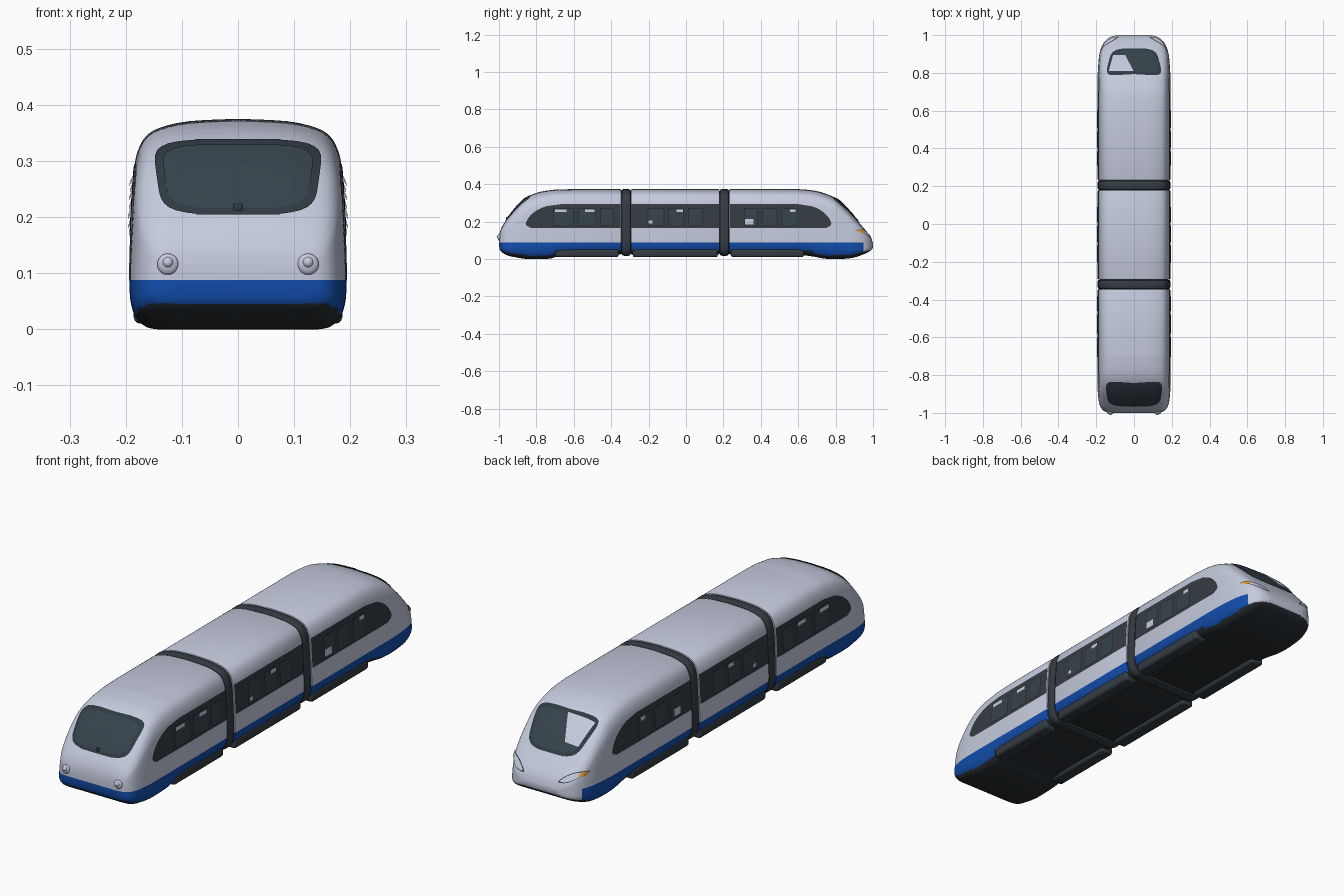
import bpy, bmesh, math
from mathutils import Vector
from mathutils.bvhtree import BVHTree

if "Cube" in bpy.data.objects:
    bpy.data.objects.remove(bpy.data.objects["Cube"])


def material(name, rgb):
    m = bpy.data.materials.new(name)
    m.diffuse_color = (*rgb, 1)
    m.use_nodes = True
    m.node_tree.nodes["Principled BSDF"].inputs["Base Color"].default_value = m.diffuse_color
    return m


WHITE = material("pale_grey_paint", (0.56, 0.60, 0.73))
BLUE = material("blue_paint", (0.006, 0.075, 0.42))
RUBBER = material("dark_rubber", (0.035, 0.046, 0.056))
UNDER = material("underbody_black", (0.02, 0.026, 0.032))
GLASS = material("dark_glass", (0.036, 0.056, 0.070))
TRIM = material("glass_trim", (0.028, 0.042, 0.054))
ORANGE = material("orange_lamp", (0.75, 0.32, 0.02))


def finish(bm, name, mats, angle=40):
    me = bpy.data.meshes.new(name)
    bm.to_mesh(me)
    bm.free()
    ob = bpy.data.objects.new(name, me)
    bpy.context.collection.objects.link(ob)
    for m in mats:
        me.materials.append(m)
    bpy.ops.object.select_all(action='DESELECT')
    ob.select_set(True)
    bpy.context.view_layer.objects.active = ob
    bpy.ops.object.shade_smooth_by_angle(angle=math.radians(angle))
    return ob


def smooth(pts, n):
    """Catmull-Rom resampling of points of any dimension."""
    p = [pts[0]] + list(pts) + [pts[-1]]
    out = []
    for i in range(1, len(p) - 2):
        for k in range(n):
            t = k / n
            out.append(tuple(0.5 * (2 * b + (c - a) * t + (2 * a - 5 * b + 4 * c - d) * t * t
                                    + (3 * b - a - 3 * c + d) * t ** 3)
                             for a, b, c, d in zip(*p[i - 1:i + 3])))
    return out + [tuple(pts[-1])]


# Cross-section: (fraction of half width, fraction of height), bottom to top
HALF = smooth([(0, 0), (0.4, 0), (0.74, 0.0), (0.87, 0.02), (0.95, 0.07), (0.99, 0.14), (1, 0.22),
               (0.995, 0.36), (0.98, 0.55), (0.955, 0.75), (0.92, 0.84), (0.85, 0.91),
               (0.72, 0.955), (0.45, 0.988), (0, 1)], 3)
RING = HALF + [(-a, h) for a, h in HALF[-2:0:-1]]


def loft(rows):
    """Closed hull through rows of (y, top, bottom, half width)."""
    bm = bmesh.new()
    rings = [[bm.verts.new((a * w, y, zb + h * (zt - zb))) for a, h in RING]
             for y, zt, zb, w in rows]
    n = len(RING)
    for r, s in zip(rings, rings[1:]):
        for i in range(n):
            bm.faces.new((r[i], r[(i + 1) % n], s[(i + 1) % n], s[i]))
    bm.faces.new(rings[0])
    bm.faces.new(rings[-1])
    bmesh.ops.recalc_face_normals(bm, faces=bm.faces)
    return bm


def car(name, rows):
    """Car body painted white, blue sill and black belly."""
    bm = loft(rows)
    for z in (0.088, 0.045):
        bmesh.ops.bisect_plane(bm, geom=bm.verts[:] + bm.edges[:] + bm.faces[:],
                               plane_co=(0, 0, z), plane_no=(0, 0, 1))
    bm.normal_update()
    for f in bm.faces:
        c = f.calc_center_median()
        low = -0.7 < c.y < 0.68 and c.z < 0.045
        if low or (f.normal.z < -0.55 and c.z < 0.088):
            f.material_index = 2
        elif c.z < 0.088 and c.y < 0.95:
            f.material_index = 1
    tree = BVHTree.FromBMesh(bm)
    finish(bm, name, [WHITE, BLUE, UNDER])
    return tree


FULL = (0.374, 0.025, 0.193)


def end(y, s):
    """Slightly rounded open end of a car; s points out of the car."""
    return [(y - 0.008 * s, *FULL), (y - 0.002 * s, 0.372, 0.027, 0.191), (y, 0.368, 0.031, 0.187)]


front_nose = smooth([
    (-1.0, 0.115, 0.075, 0.115), (-0.995, 0.145, 0.05, 0.148), (-0.98, 0.18, 0.034, 0.170),
    (-0.95, 0.222, 0.018, 0.184), (-0.90, 0.284, 0.008, 0.191), (-0.85, 0.330, 0.001, 0.193),
    (-0.79, 0.357, 0.0, 0.193), (-0.72, 0.369, 0.004, 0.193), (-0.68, 0.372, 0.018, 0.193),
    (-0.6, *FULL)], 4)
rear_nose = smooth([
    (0.6, *FULL), (0.68, 0.367, 0.014, 0.193), (0.74, 0.352, 0.003, 0.193),
    (0.8, 0.324, 0.0, 0.192), (0.86, 0.268, 0.003, 0.188), (0.9, 0.224, 0.009, 0.183),
    (0.94, 0.178, 0.022, 0.171), (0.97, 0.142, 0.035, 0.152), (0.99, 0.112, 0.048, 0.125),
    (1.0, 0.083, 0.062, 0.09)], 4)
front = car("front_car", front_nose + end(-0.345, 1))
middle = car("middle_car", end(-0.295, -1)[::-1] + end(0.18, 1))
rear = car("rear_car", end(0.23, -1)[::-1] + rear_nose)

# Flexible gaskets between the cars
for name, y in (("front_gasket", -0.32), ("rear_gasket", 0.205)):
    finish(loft([(y + d, 0.375 - e, 0.018 + e, 0.194 - e) for d, e in
                 ((-0.027, 0.02), (-0.022, 0.004), (-0.012, 0), (0.012, 0), (0.022, 0.004),
                  (0.027, 0.02))]), name, [RUBBER])


def decal(name, tree, mat, place, direction, off=0.003, nu=20, nv=12):
    """Thin plate laid on a hull: place(u, v) gives ray starts."""
    bm = bmesh.new()
    d = Vector(direction)
    grid, normal = [], Vector()
    for j in range(nv + 1):
        line = []
        for i in range(nu + 1):
            o = Vector(place(i / nu, j / nv))
            co, no, _, _ = tree.ray_cast(o, d)
            if co is None:
                co, no, _, _ = tree.find_nearest(o)
            normal += no
            line.append(bm.verts.new(co + no * off))
        grid.append(line)
    for a, b in zip(grid, grid[1:]):
        for i in range(nu):
            bm.faces.new((a[i], a[i + 1], b[i + 1], b[i]))
    bm.normal_update()
    if sum((f.normal for f in bm.faces), Vector()).dot(normal) < 0:
        bmesh.ops.reverse_faces(bm, faces=bm.faces)
    finish(bm, name, [mat], 60)


def arc(t):
    return 1 - math.sqrt(max(0, 1 - t * t))


def side_plate(name, tree, mat, y0, y1, z0, z1, off, a=0, b=0):
    """Plate on both sides; a and b sweep the upper corners inwards."""
    for s, side in ((1, "right"), (-1, "left")):
        def place(u, v):
            lo = y0 + a * arc(v) + (0.03 * max(0, 1 - v * 6) ** 2 if a else 0)
            hi = y1 - b * arc(v) - (0.03 * max(0, 1 - v * 6) ** 2 if b else 0)
            return (s, lo + (hi - lo) * u, z0 + (z1 - z0) * v)
        decal(f"{side}_{name}", tree, mat, place, (-s, 0, 0), off)


# Side glass bands with framed panes
bands = [("front", front, -0.86, -0.35, 0.19, 0, [(-0.71, -0.60), (-0.58, -0.48), (-0.46, -0.385)]),
         ("middle", middle, -0.29, 0.175, 0, 0, [(-0.205, -0.115), (-0.095, -0.01), (0.01, 0.09)]),
         ("rear", rear, 0.235, 0.78, 0, 0.18, [(0.31, 0.385), (0.405, 0.49), (0.51, 0.60)])]
for part, tree, y0, y1, a, b, panes in bands:
    side_plate(part + "_glass_band", tree, RUBBER, y0, y1, 0.167, 0.293, 0.002, a, b)
    for i, (p, q) in enumerate(panes):
        side_plate(f"{part}_pane_frame_{i}", tree, UNDER, p, q, 0.175, 0.272, 0.0035)
        side_plate(f"{part}_pane_{i}", tree, GLASS, p + 0.005, q - 0.005, 0.18, 0.267, 0.005)
# Pale blinds behind some panes
for i, (tree, p, q, z0, z1) in enumerate([
        (front, -0.70, -0.64, 0.25, 0.265), (front, -0.54, -0.49, 0.25, 0.265),
        (middle, -0.05, -0.015, 0.25, 0.265), (middle, -0.2, -0.18, 0.19, 0.205),
        (rear, 0.315, 0.36, 0.185, 0.215), (rear, 0.555, 0.585, 0.25, 0.265)]):
    side_plate(f"blind_{i}", tree, WHITE, p, q, z0, z1, 0.0065)


def windscreen(name, tree, mat, s, z0, z1, w0, w1, off):
    """Rounded screen, narrower at the bottom; s is the y side."""
    def place(u, v):
        t = (1 - math.cos(math.pi * v)) / 2
        w = (w0 + (w1 - w0) * t) * (1 - abs(2 * t - 1) ** 5) ** 0.25
        w = max(w, 0.55 * w0)
        return ((2 * u - 1) * w, 2 * s, z0 + (z1 - z0) * t)
    decal(name, tree, mat, place, (0, -s, 0), off, 20, 20)


windscreen("front_windscreen_frame", front, TRIM, -1, 0.203, 0.336, 0.135, 0.153, 0.003)
windscreen("front_windscreen", front, GLASS, -1, 0.213, 0.326, 0.122, 0.137, 0.005)
windscreen("rear_windscreen_frame", rear, TRIM, 1, 0.192, 0.329, 0.115, 0.153, 0.003)
windscreen("rear_windscreen", rear, GLASS, 1, 0.202, 0.319, 0.102, 0.138, 0.005)
# Pale sun shade in one half of the rear screen
decal("rear_sun_shade", rear, WHITE,
      lambda u, v: ((-0.132 + 0.022 * v) * (1 - u) + (-0.002 - 0.045 * v) * u, 0.805 + 0.085 * v, 1),
      (0, 0, -1), 0.007)

for s, side in ((1, "right"), (-1, "left")):
    # Round front lamps
    co = front.ray_cast(Vector((s * 0.125, -2, 0.116)), Vector((0, 1, 0)))[0]
    for nm, r, depth, dz in (("lamp_rim", 0.019, 0.009, 0), ("lamp_lens", 0.011, 0.014, 0.003)):
        bm = bmesh.new()
        bmesh.ops.create_uvsphere(bm, u_segments=20, v_segments=10, radius=1)
        bmesh.ops.scale(bm, vec=(r, depth, r), verts=bm.verts)
        bmesh.ops.translate(bm, vec=co + Vector((0, 0, dz)), verts=bm.verts)
        finish(bm, f"{side}_front_{nm}", [WHITE])

    # Almond rear lamps with dark trim and an orange indicator
    def almond(x0, z0, x1, z1, h):
        return lambda u, v: (s * (x0 + (x1 - x0) * u), 2,
                             z0 + (z1 - z0) * u + h * (2 * v - 1) * math.sin(math.pi * u) ** 0.7)
    for nm, mat, shape, off in (
            ("rear_lamp_trim", TRIM, (0.08, 0.112, 0.175, 0.155, 0.015), 0.002),
            ("rear_lamp_lens", WHITE, (0.088, 0.115, 0.170, 0.152, 0.012), 0.0035),
            ("rear_indicator", ORANGE, (0.152, 0.142, 0.174, 0.152, 0.008), 0.005)):
        decal(f"{side}_{nm}", rear, mat, almond(*shape), (0, -1, 0), off, 16, 6)


def box(name, mat, x0, x1, y0, y1, z0, z1, bevel):
    bm = bmesh.new()
    bmesh.ops.create_cube(bm, size=1)
    bmesh.ops.scale(bm, vec=(x1 - x0, y1 - y0, z1 - z0), verts=bm.verts)
    bmesh.ops.translate(bm, vec=((x0 + x1) / 2, (y0 + y1) / 2, (z0 + z1) / 2), verts=bm.verts)
    bmesh.ops.bevel(bm, geom=bm.edges[:], offset=bevel, segments=3, affect='EDGES', profile=0.5)
    finish(bm, name, [mat])


# Underfloor equipment skirts along both sides
for i, (y0, y1) in enumerate([(-0.7, -0.36), (-0.285, 0.17), (0.24, 0.63)]):
    for s, side in ((1, "right"), (-1, "left")):
        x0, x1 = sorted((s * 0.125, s * 0.186))
        box(f"{side}_skirt_{i}", RUBBER, x0, x1, y0, y1, 0.010, 0.055, 0.012)
# Wiper and coupler hatch on the nose
box("wiper_base", TRIM, -0.008, 0.008, -0.962, -0.94, 0.208, 0.224, 0.003)
box("coupler_hatch", RUBBER, -0.005, 0.03, -1.0, -0.98, 0.079, 0.092, 0.003)
